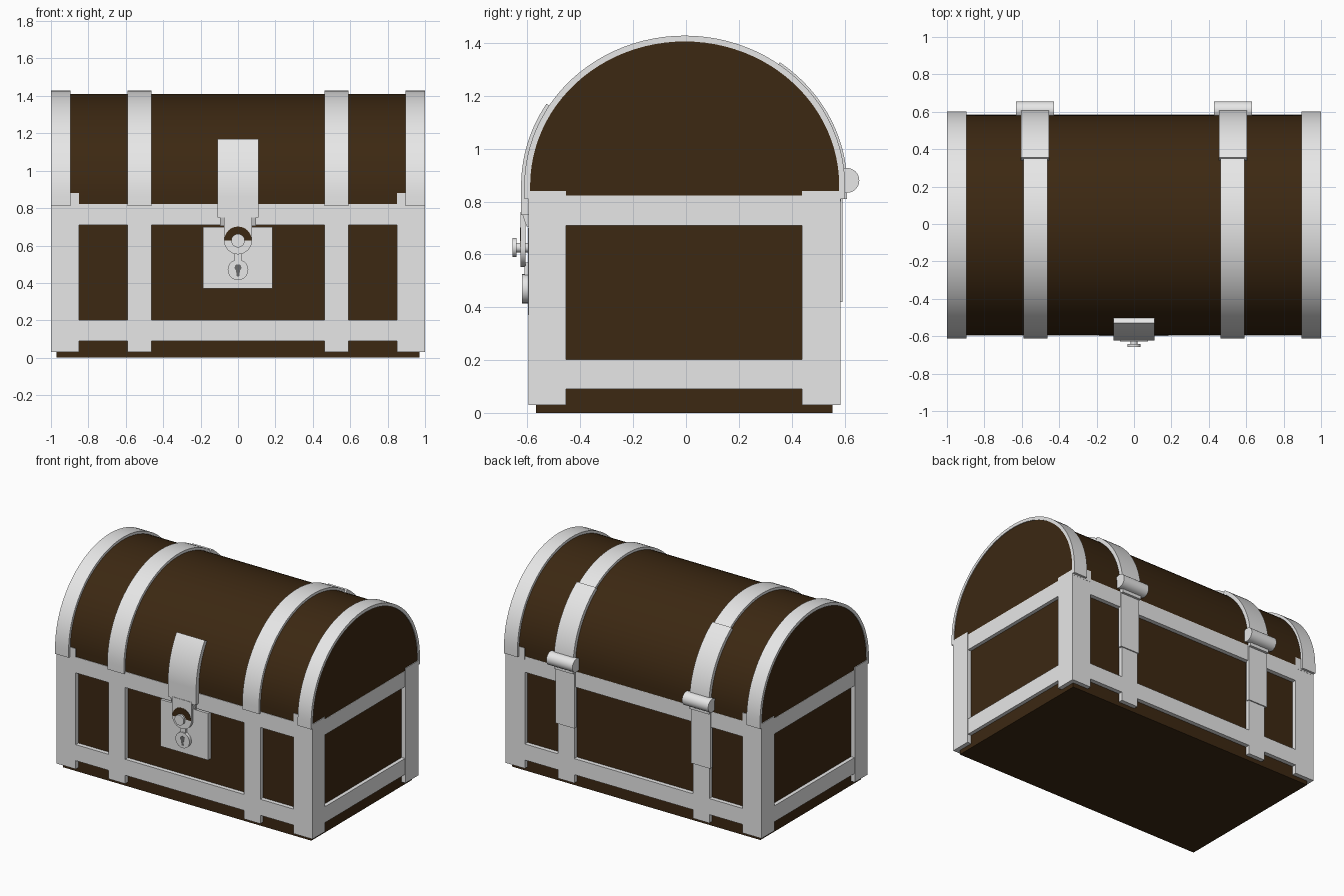
import bpy, bmesh, math
from math import pi, sin, cos

if "Cube" in bpy.data.objects:
    bpy.data.objects.remove(bpy.data.objects["Cube"])


def material(name, col):
    m = bpy.data.materials.new(name)
    m.diffuse_color = (*col, 1)
    m.use_nodes = True
    m.node_tree.nodes["Principled BSDF"].inputs["Base Color"].default_value = m.diffuse_color
    return m


WOOD = material("dark wood", (0.045, 0.021, 0.006))
METAL = material("pale metal", (0.8, 0.8, 0.8))
DARK = material("keyhole grey", (0.15, 0.15, 0.15))

YC = -0.005                        # chest centre in y
A, B, ZC = 0.589, 0.55, 0.86       # lid ellipse half width, height, spring line


def prism(name, pts, axis, lo, hi, mat, smooth=False):
    """Extrude a 2D outline: axis x takes (y, z) points, axis y takes (x, z)."""
    bm = bmesh.new()
    place = (lambda p, t: (t, p[0], p[1])) if axis == 'x' else (lambda p, t: (p[0], t, p[1]))
    a = [bm.verts.new(place(p, lo)) for p in pts]
    b = [bm.verts.new(place(p, hi)) for p in pts]
    bm.faces.new(a)
    bm.faces.new(b[::-1])
    n = len(pts)
    for i in range(n):
        bm.faces.new((a[i], b[i], b[(i + 1) % n], a[(i + 1) % n]))
    bmesh.ops.recalc_face_normals(bm, faces=bm.faces)
    me = bpy.data.meshes.new(name)
    bm.to_mesh(me)
    bm.free()
    me.materials.append(mat)
    ob = bpy.data.objects.new(name, me)
    bpy.context.collection.objects.link(ob)
    if smooth:
        bpy.ops.object.select_all(action='DESELECT')
        bpy.context.view_layer.objects.active = ob
        ob.select_set(True)
        bpy.ops.object.shade_smooth_by_angle(angle=math.radians(35))
    return ob


def box(name, x0, x1, y0, y1, z0, z1, mat=METAL):
    return prism(name, [(y0, z0), (y1, z0), (y1, z1), (y0, z1)], 'x', x0, x1, mat)


def circle(cx, cz, r, n=32, a0=0.0, a1=2 * pi):
    closed = abs(a1 - a0 - 2 * pi) < 1e-6
    m = n if closed else n - 1
    return [(cx + r * cos(a0 + (a1 - a0) * i / m), cz + r * sin(a0 + (a1 - a0) * i / m))
            for i in range(n)]


def arc(t, a0, a1, n=48):
    """Points on the lid curve offset outwards by t; angle 0 is front, pi is back."""
    return [(YC - (A + t) * cos(a0 + (a1 - a0) * i / n),
             ZC + (B + t) * sin(a0 + (a1 - a0) * i / n)) for i in range(n + 1)]


def strap(name, x0, x1, t0, t1, a0, a1, low):
    """Curved strap over the lid, with straight ends down to z = low."""
    def line(t):
        p = arc(t, a0, a1)
        if a0 == 0:
            p = [(p[0][0], low)] + p
        if a1 == pi:
            p = p + [(p[-1][0], low)]
        return p
    return prism(name, line(t1) + line(t0)[::-1], 'x', x0, x1, METAL, True)


F, K = -0.597, 0.585               # front and back faces of the metalwork

# Wooden body and domed lid
box("body", -0.97, 0.97, -0.567, 0.555, 0, 0.83, WOOD)
dome = arc(0, 0, pi)
prism("lid", [(dome[0][0], 0.822)] + dome + [(dome[-1][0], 0.822)], 'x', -0.995, 0.995, WOOD, True)

# Horizontal metal strips around the body
for tag, z0, z1 in (("lower", 0.09, 0.203), ("upper", 0.71, 0.822)):
    box("front_strip_" + tag, -0.9, 0.9, F, -0.56, z0, z1)
    box("back_strip_" + tag, -0.9, 0.9, 0.55, K, z0, z1)
    for s in (-1, 1):
        box("side_strip_" + tag, *sorted((s * 0.96, s * 0.996)), -0.5, 0.5, z0, z1)

for s, side in ((-1, "left"), (1, "right")):
    def xs(a, b):
        return sorted((s * a, s * b))
    # Corner posts with raised wings that tuck behind the lid bands
    for tag, y0, y1, w0, w1 in (("front", F, -0.455, F, -0.575), ("back", 0.44, K, 0.56, K + 0.001)):
        box(f"{tag}_post_{side}", *xs(0.85, 1.0), y0, y1, 0.03, 0.84)
        box(f"{tag}_post_wing_{side}", *xs(0.85, 0.99), w0, w1, 0.8, 0.88)
    # Vertical strips on the body
    box(f"front_upright_{side}", *xs(0.463, 0.592), F, -0.56, 0.03, 0.822)
    box(f"back_upright_{side}", *xs(0.463, 0.592), 0.55, K, 0.03, 0.822)
    # Lid bands
    strap(f"end_band_{side}", *xs(0.895, 1.0), -0.004, 0.018, 0, pi, 0.81)
    strap(f"middle_band_{side}", *xs(0.463, 0.592), -0.004, 0.018, 0, pi, 0.81)
    # Hinges
    strap(f"hinge_upper_strap_{side}", *xs(0.455, 0.605), 0.0, 0.026, pi - 0.945, pi, 0.81)
    box(f"hinge_lower_strap_{side}", *xs(0.455, 0.605), 0.57, 0.593, 0.42, 0.83)
    prism(f"hinge_barrel_{side}", circle(0.609, 0.88, 0.047), 'x', *xs(0.428, 0.632), METAL, True)

# Lock strap on the lid and its tapered foot
strap("lock_strap", -0.11, 0.11, 0.0, 0.03, 0, 0.564, 0.75)
prism("lock_strap_foot", [(-0.57, 0.752), (-0.62, 0.752), (-0.603, 0.705), (-0.57, 0.705)],
      'x', -0.095, 0.095, METAL)

# Lock plate and hasp
box("lock_plate", -0.187, 0.185, F - 0.001, -0.56, 0.37, 0.70)
prism("hasp", [(0.075, 0.76), (-0.075, 0.76)] + circle(0, 0.628, 0.075, 24, pi, 2 * pi),
      'y', -0.627, -0.607, METAL, True)
box("hasp_neck", -0.02, 0.02, -0.612, -0.59, 0.51, 0.57)
prism("hasp_opening", circle(0, 0.628, 0.073, 24, 0, pi) + circle(0, 0.628, 0.03, 24, pi, 0),
      'y', -0.629, -0.620, WOOD)

# Turning knob
prism("knob_shaft", circle(0, 0.626, 0.018), 'y', -0.645, -0.59, METAL, True)
prism("knob", circle(0, 0.626, 0.036), 'y', -0.657, -0.642, METAL, True)

# Keyhole disc
prism("keyhole_disc", circle(0, 0.47, 0.055), 'y', -0.62, -0.59, METAL, True)
prism("keyhole", circle(0, 0.482, 0.018, 16, -0.9, pi + 0.9) + [(-0.006, 0.433), (0.006, 0.433)],
      'y', -0.6215, -0.615, DARK)
